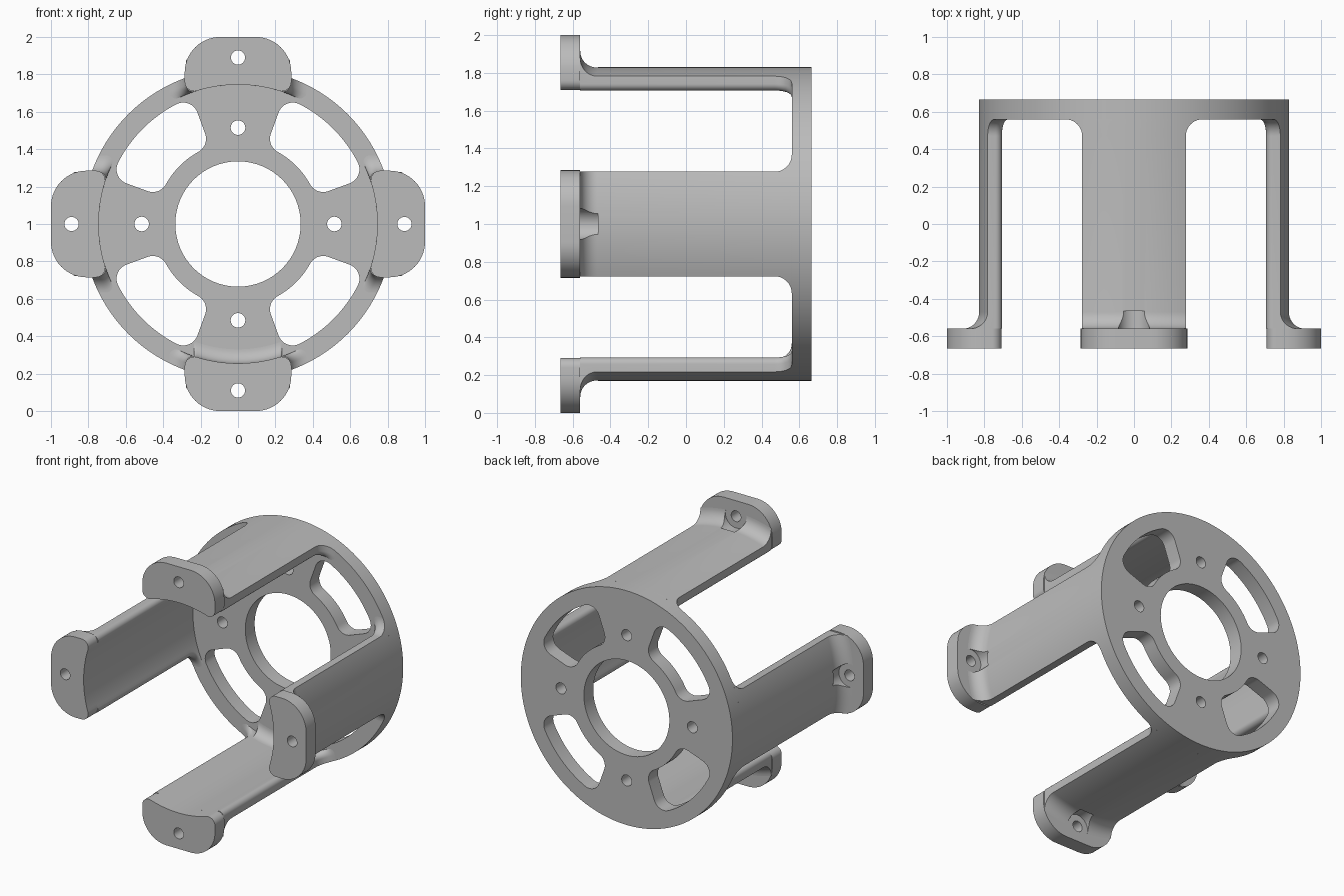
import bpy, bmesh
from math import sin, cos, asin, atan2, sqrt, pi, radians

if "Cube" in bpy.data.objects:
    bpy.data.objects.remove(bpy.data.objects["Cube"], do_unlink=True)

grey = bpy.data.materials.new("plain_grey")
grey.use_nodes = True
grey.diffuse_color = (0.5, 0.5, 0.5, 1)
grey.node_tree.nodes["Principled BSDF"].inputs["Base Color"].default_value = (0.5, 0.5, 0.5, 1)

RIM, INNER, FILLET = 0.83, 0.745, 0.09
FRONT, FOOT_BACK, PLATE_FRONT, BACK = -0.665, -0.56, 0.56, 0.665


def arc(cx, cz, r, a0, a1, n):
    return [(cx + r * cos(a0 + (a1 - a0) * i / n), cz + r * sin(a0 + (a1 - a0) * i / n))
            for i in range(n + 1)]


def loft(name, rings, turn=0):
    """Skin (y, outline) rings into a solid, turned about the main axis."""
    bm = bmesh.new()
    c, s = cos(turn), sin(turn)
    loops = [[bm.verts.new((x * c - z * s, y, 1 + x * s + z * c)) for x, z in pts]
             for y, pts in rings]
    n = len(loops[0])
    for a, b in zip(loops, loops[1:]):
        for i in range(n):
            j = (i + 1) % n
            bm.faces.new((a[i], a[j], b[j], b[i]))
    bm.faces.new(loops[0])
    bm.faces.new(loops[-1])
    bmesh.ops.recalc_face_normals(bm, faces=bm.faces)
    mesh = bpy.data.meshes.new(name)
    bm.to_mesh(mesh)
    bm.free()
    mesh.materials.append(grey)
    ob = bpy.data.objects.new(name, mesh)
    bpy.context.collection.objects.link(ob)
    return ob


def prism(name, pts, y0, y1, turn=0):
    return loft(name, [(y0, pts), (y1, pts)], turn)


def disc(r, z=0, n=48):
    return arc(0, z, r, 0, 2 * pi, n)[:-1]


def cut(ob, cutters):
    bpy.context.view_layer.objects.active = ob
    for c in cutters:
        c.hide_render = True
        m = ob.modifiers.new("cut", 'BOOLEAN')
        m.operation, m.solver, m.object = 'DIFFERENCE', 'EXACT', c
        bpy.ops.object.modifier_apply(modifier=m.name)
        bpy.data.objects.remove(c, do_unlink=True)


def inner_side(w, ri, c):
    """Right inner corner, concave inner arc, left inner corner."""
    cx = w - c
    cz = sqrt((ri + c) ** 2 - cx ** 2)
    a = atan2(cz, cx)
    right = arc(cx, cz, c, 0, a - pi, 8)
    middle = arc(0, 0, ri, a, pi - a, 24)[1:-1]
    return right + middle + [(-x, z) for x, z in reversed(right)]


def leg_section(w, ri, ro, c=0.035):
    a = asin(w / ro)
    return inner_side(w, ri, c) + arc(0, 0, ro, pi / 2 + a, pi / 2 - a, 24)


def foot_outline(w=0.285, top=1.0, r=0.19):
    left = arc(r - w, top - r, r, pi, pi / 2, 14)
    return inner_side(w, INNER, 0.05) + left + [(-x, z) for x, z in reversed(left)]


def window_outline(r0=0.44, r1=0.72, c=0.08, a0=radians(20), a1=radians(70)):
    d_out, d_in = asin(c / (r1 - c)), asin(c / (r0 + c))

    def corner(r, a, start, end):
        return arc(r * cos(a), r * sin(a), c, start, end, 10)
    p, q = a0 + d_out, a1 - d_out
    u, v = a0 + d_in, a1 - d_in
    return (corner(r1 - c, p, a0 - pi / 2, p) + arc(0, 0, r1, p, q, 16)[1:-1]
            + corner(r1 - c, q, q, a1 + pi / 2)
            + corner(r0 + c, v, a1 + pi / 2, v + pi) + arc(0, 0, r0, v, u, 16)[1:-1]
            + corner(r0 + c, u, u + pi, a0 + 3 * pi / 2))


# Round back plate with centre bore, four windows and four bolt holes
plate = prism("back_plate", disc(RIM, n=160), PLATE_FRONT, BACK)
cutters = [prism("bore", disc(0.335, n=96), 0.4, 0.8)]
for k in range(4):
    cutters.append(prism("window", window_outline(), 0.4, 0.8, k * pi / 2))
    cutters.append(prism("bolt_hole", disc(0.039, 0.515), 0.4, 0.8, k * pi / 2))
cut(plate, cutters)
parts = [plate]

# Leg stations: flare outward into the foot, widen sideways into the plate
steps = [i * pi / 20 for i in range(11)]
W = 0.277
leg_rings = [(FOOT_BACK + FILLET * (1 - cos(t)),
              leg_section(W, INNER, RIM + FILLET * (1 - sin(t)))) for t in steps]
leg_rings += [(PLATE_FRONT - FILLET * (1 - sin(t)),
               leg_section(W + FILLET * (1 - cos(t)), INNER, RIM)) for t in steps]

for k, side in enumerate(("top", "right", "bottom", "left")):
    turn = k * pi / 2
    leg = loft(side + "_leg", leg_rings, turn)
    cut(leg, [prism("bolt_seat", disc(0.083, 0.89), FOOT_BACK - 0.05, -0.465, turn)])
    foot = prism(side + "_foot", foot_outline(), FRONT, FOOT_BACK, turn)
    cut(foot, [prism("foot_hole", disc(0.038, 0.89), -0.8, -0.4, turn)])
    parts += [leg, foot]

# Inner fillet where the bottom leg meets the plate
size = 0.075
parts.append(loft("bottom_fillet", [
    (PLATE_FRONT - size * (1 - sin(t)), leg_section(0.235, INNER - size * (1 - cos(t)), 0.78, 0.01))
    for t in steps], pi))

# Smooth the curved surfaces, keep hard edges
bpy.ops.object.select_all(action='DESELECT')
for ob in parts:
    ob.select_set(True)
bpy.context.view_layer.objects.active = plate
bpy.ops.object.shade_smooth_by_angle(angle=radians(30))
